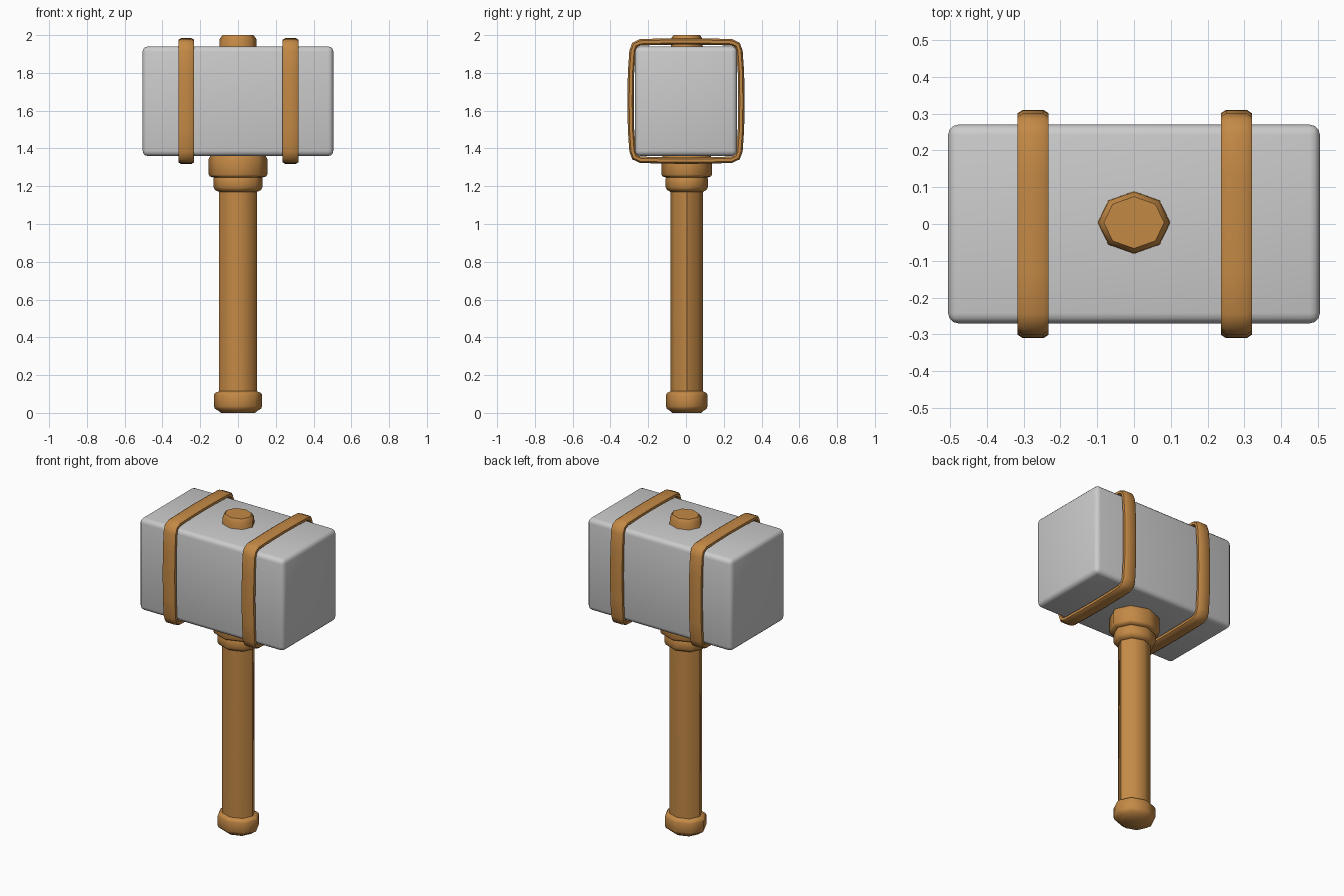
import bpy
import bmesh
from math import cos, sin, pi, radians
from mathutils import Vector

if "Cube" in bpy.data.objects:
    bpy.data.objects.remove(bpy.data.objects["Cube"])

wood = bpy.data.materials.new("wood")
wood.diffuse_color = (0.55, 0.25, 0.06, 1)
wood.use_nodes = True
wood.node_tree.nodes["Principled BSDF"].inputs["Base Color"].default_value = wood.diffuse_color


def finish(name, bm, mat=None):
    bmesh.ops.recalc_face_normals(bm, faces=bm.faces)
    mesh = bpy.data.meshes.new(name)
    bm.to_mesh(mesh)
    bm.free()
    ob = bpy.data.objects.new(name, mesh)
    bpy.context.collection.objects.link(ob)
    if mat:
        mesh.materials.append(mat)
    bpy.ops.object.select_all(action='DESELECT')
    bpy.context.view_layer.objects.active = ob
    ob.select_set(True)
    bpy.ops.object.shade_smooth_by_angle(angle=radians(50))
    return ob


def bridge(bm, a, b):
    n = len(a)
    for i in range(n):
        bm.faces.new((a[i], a[(i + 1) % n], b[(i + 1) % n], b[i]))


def turned(name, profile, sides=8, squash=0.86, yc=0.004):
    """Octagonal turning from (radius, z) pairs, flattened in y."""
    bm = bmesh.new()
    rings = [[bm.verts.new((r * cos(2 * pi * i / sides),
                            yc + squash * r * sin(2 * pi * i / sides), z))
              for i in range(sides)] for r, z in profile]
    for a, b in zip(rings, rings[1:]):
        bridge(bm, a, b)
    bm.faces.new(rings[0])
    bm.faces.new(rings[-1])
    return finish(name, bm, wood)


def band(name, x):
    """Strap swept round the head along a slightly bowed rounded rectangle."""
    quad = [(0.293, 0.0), (0.291, 0.15), (0.283, 0.265), (0.272, 0.297),
            (0.242, 0.311), (0.13, 0.314), (0.0, 0.316)]
    path = quad + [(-y, z) for y, z in quad[-2::-1]]
    path += [(y, -z) for y, z in path[-2:0:-1]]
    section = [(0.042, 0.008), (0.028, 0.017), (-0.028, 0.017), (-0.042, 0.008),
               (-0.042, -0.008), (-0.028, -0.017), (0.028, -0.017), (0.042, -0.008)]
    pts = [Vector(p) for p in path]
    n = len(pts)
    bm = bmesh.new()
    rings = []
    for i, p in enumerate(pts):
        t = (pts[(i + 1) % n] - pts[i - 1]).normalized()
        out = Vector((t.y, -t.x))
        rings.append([bm.verts.new((x + sx, p.x + out.x * h, 1.651 + p.y + out.y * h))
                      for sx, h in section])
    for i in range(n):
        bridge(bm, rings[i], rings[(i + 1) % n])
    return finish(name, bm, wood)


# Stone head with rounded edges
bm = bmesh.new()
bmesh.ops.create_cube(bm, size=1)
for v in bm.verts:
    v.co = Vector((v.co.x * 1.01, v.co.y * 0.54, v.co.z * 0.58 + 1.65))
bmesh.ops.bevel(bm, geom=bm.edges[:], offset=0.028, segments=3, profile=0.5,
                affect='EDGES')
finish("head", bm)

# Handle shaft with its end poking out of the head
turned("handle", [(0.1, 0.05), (0.1, 1.9), (0.097, 1.98), (0.082, 2.0)])

# Pommel at the foot
turned("pommel", [(0.09, 0.0), (0.105, 0.012), (0.122, 0.022), (0.128, 0.035),
                  (0.128, 0.095), (0.122, 0.105), (0.1, 0.115)])

# Stepped collars under the head
turned("lower_collar", [(0.1, 1.17), (0.122, 1.18), (0.13, 1.195),
                        (0.13, 1.24), (0.12, 1.255)])
turned("upper_collar", [(0.125, 1.245), (0.15, 1.252), (0.155, 1.262),
                        (0.155, 1.345), (0.145, 1.365)])

# Straps around the head
for side, x in (("left", -0.274), ("right", 0.278)):
    band(side + "_strap", x)
